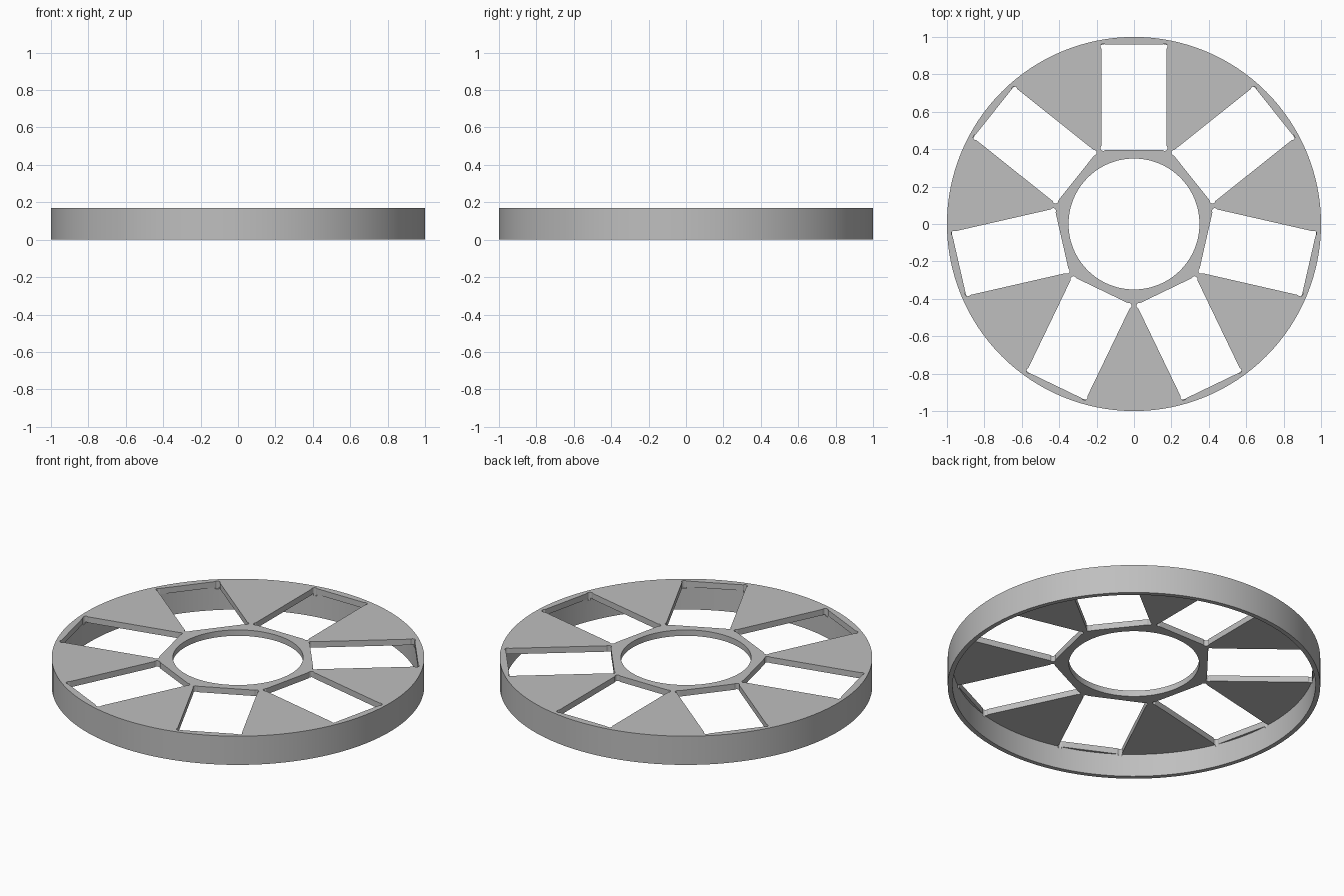
import bpy, bmesh, math
from mathutils import Matrix

cube = bpy.data.objects.get("Cube")
if cube:
    bpy.data.objects.remove(cube, do_unlink=True)

HEIGHT, PLATE = 0.17, 0.035          # rim height, plate thickness
RIM_OUT, RIM_IN, BORE = 1.0, 0.974, 0.35
HALF_W, Y_IN, Y_OUT = 0.175, 0.395, 0.96
RELIEF = 0.015                       # corner relief radius
WINDOWS, SEGMENTS = 7, 128

grey = bpy.data.materials.new("plain grey")
grey.use_nodes = True
colour = (0.52, 0.52, 0.52, 1)
grey.diffuse_color = colour
grey.node_tree.nodes["Principled BSDF"].inputs["Base Color"].default_value = colour


def make_object(name, bm):
    bmesh.ops.recalc_face_normals(bm, faces=bm.faces)
    mesh = bpy.data.meshes.new(name)
    bm.to_mesh(mesh)
    bm.free()
    mesh.materials.append(grey)
    obj = bpy.data.objects.new(name, mesh)
    bpy.context.collection.objects.link(obj)
    return obj


def lathe(name, profile):
    """Revolve a closed radius/height profile about z."""
    bm = bmesh.new()
    rings = []
    for i in range(SEGMENTS):
        a = math.tau * i / SEGMENTS
        rings.append([bm.verts.new((r * math.cos(a), r * math.sin(a), z))
                      for r, z in profile])
    n = len(profile)
    for i, ring in enumerate(rings):
        after = rings[(i + 1) % SEGMENTS]
        for j in range(n):
            k = (j + 1) % n
            bm.faces.new((ring[j], after[j], after[k], ring[k]))
    return make_object(name, bm)


def window_outline():
    """Rectangle whose corners bulge out in small round reliefs."""
    inset = RELIEF / math.sqrt(2)
    corners = ((HALF_W - inset, Y_OUT - inset), (-HALF_W + inset, Y_OUT - inset),
               (-HALF_W + inset, Y_IN + inset), (HALF_W - inset, Y_IN + inset))
    points = []
    for c, (x, y) in enumerate(corners):
        for s in range(9):
            a = math.radians(c * 90 - 45 + s * 22.5)
            points.append((x + RELIEF * math.cos(a), y + RELIEF * math.sin(a)))
    return points


# Wheel body: top plate with a deep outer rim and a central bore
under = HEIGHT - PLATE
wheel = lathe("wheel_body", [(BORE, HEIGHT), (RIM_OUT, HEIGHT), (RIM_OUT, 0),
                             (RIM_IN, 0), (RIM_IN, under), (BORE, under)])

# Window cutters spaced evenly around the plate
bm = bmesh.new()
for w in range(WINDOWS):
    turn = Matrix.Rotation(math.tau * w / WINDOWS, 4, 'Z')
    verts = [bm.verts.new((x, y, under - 0.01)) for x, y in window_outline()]
    face = bm.faces.new(verts)
    top = bmesh.ops.extrude_face_region(bm, geom=[face], use_keep_orig=True)["geom"]
    raised = [v for v in top if isinstance(v, bmesh.types.BMVert)]
    bmesh.ops.translate(bm, verts=raised, vec=(0, 0, PLATE + 0.05))
    bmesh.ops.transform(bm, matrix=turn, verts=verts + raised)
cutter = make_object("window_cutter", bm)
cutter.hide_render = True

# Cut the windows and bake the result
cut = wheel.modifiers.new("windows", 'BOOLEAN')
cut.operation = 'DIFFERENCE'
cut.solver = 'EXACT'
cut.object = cutter
bpy.ops.object.select_all(action='DESELECT')
wheel.select_set(True)
bpy.context.view_layer.objects.active = wheel
bpy.ops.object.modifier_apply(modifier=cut.name)
bpy.data.objects.remove(cutter, do_unlink=True)
bpy.ops.object.shade_smooth_by_angle(angle=math.radians(20))
